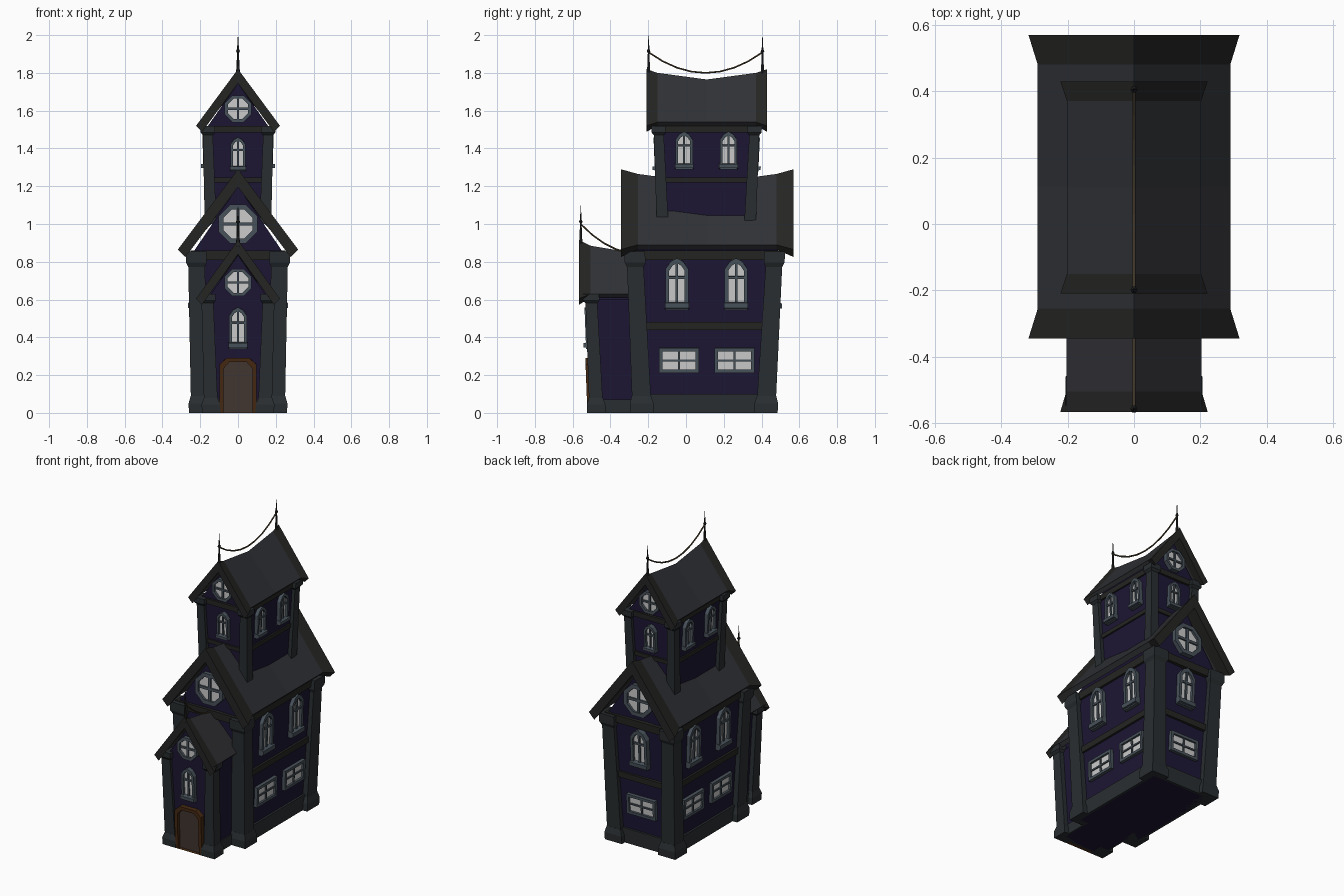
import bpy, bmesh, math
from mathutils import Vector, Matrix

if "Cube" in bpy.data.objects:
    bpy.data.objects.remove(bpy.data.objects["Cube"])


def mat(name, r, g, b):
    m = bpy.data.materials.new(name)
    m.diffuse_color = (r, g, b, 1)
    m.use_nodes = True
    m.node_tree.nodes["Principled BSDF"].inputs["Base Color"].default_value = m.diffuse_color
    return m


WALL = mat("indigo_wall", .012, .008, .035)
ROOF = mat("roof_slate", .030, .031, .036)
TRIM = mat("dark_trim", .018, .018, .017)
STONE = mat("stone", .022, .027, .030)
FRAME = mat("window_frame", .065, .085, .105)
PANE = mat("window_pane", .62, .60, .62)
WOOD = mat("door_frame", .060, .022, .006)
DOOR = mat("door", .055, .036, .030)
ROPE = mat("rope", .085, .060, .030)


def mesh(name, verts, faces, material, matrix=None):
    bm = bmesh.new()
    vs = [bm.verts.new(v) for v in verts]
    for f in faces:
        bm.faces.new([vs[i] for i in f])
    bmesh.ops.recalc_face_normals(bm, faces=bm.faces)
    if matrix:
        bm.transform(matrix)
    me = bpy.data.meshes.new(name)
    bm.to_mesh(me)
    bm.free()
    me.materials.append(material)
    ob = bpy.data.objects.new(name, me)
    bpy.context.collection.objects.link(ob)
    return ob


def loft(name, rings, material, matrix=None):
    """Joins equal-length closed rings and caps both ends."""
    n = len(rings[0])
    verts = [p for r in rings for p in r]
    faces = [(k * n + i, k * n + (i + 1) % n, (k + 1) * n + (i + 1) % n, (k + 1) * n + i)
             for k in range(len(rings) - 1) for i in range(n)]
    faces += [range(n), range(len(verts) - n, len(verts))]
    return mesh(name, verts, faces, material, matrix)


def rect(x0, x1, y0, y1, z):
    return [(x0, y0, z), (x1, y0, z), (x1, y1, z), (x0, y1, z)]


class Block:
    """Flared storey: (z, half width, front y, back y) at bottom and top."""

    def __init__(self, name, lo, hi, apex):
        self.name, self.lo, self.hi = name, lo, hi
        z, hx, y0, y1 = hi
        v = rect(-lo[1], lo[1], lo[2], lo[3], lo[0]) + rect(-hx, hx, y0, y1, z)
        v += [(0, y0, apex), (0, y1, apex)]
        f = [(0, 1, 2, 3), (0, 1, 5, 8, 4), (2, 3, 7, 9, 6), (1, 2, 6, 5), (3, 0, 4, 7),
             (5, 6, 9, 8), (7, 4, 8, 9)]
        mesh(name + "_walls", v, f, WALL)

    def at(self, z):
        t = (z - self.lo[0]) / (self.hi[0] - self.lo[0])
        t = min(t, 1)
        return [a + (b - a) * t for a, b in zip(self.lo[1:], self.hi[1:])]

    def band(self, part, z0, z1, out, material=TRIM):
        rings = []
        for z in (z0, z1):
            hx, y0, y1 = self.at(z)
            rings.append(rect(-hx - out, hx + out, y0 - out, y1 + out, z))
        loft(self.name + "_" + part, rings, material)

    def place(self, side, u, z):
        """Matrix whose local x, y, z are along the wall, up the wall and outwards."""
        def point(zz):
            hx, y0, y1 = self.at(zz)
            return Vector({"front": (u, y0, zz), "back": (u, y1, zz),
                           "right": (hx, u, zz), "left": (-hx, u, zz)}[side])
        p = point(z)
        up = (point(z + .05) - p).normalized()
        along = Vector({"front": (1, 0, 0), "back": (-1, 0, 0),
                        "right": (0, 1, 0), "left": (0, -1, 0)}[side])
        m = Matrix((along, up, along.cross(up))).transposed().to_4x4()
        m.translation = p
        return m


def box(name, x0, x1, y0, y1, z0, z1, material, matrix):
    loft(name, [rect(x0, x1, y0, y1, z0), rect(x0, x1, y0, y1, z1)], material, matrix)


def framed(name, outer, inner, depth, m, frame=FRAME, pane=PANE):
    n = len(outer)
    rings = [[(x, y, z) for x, y in o] for o, z in
             ((outer, -.02), (outer, depth), (inner, depth), (inner, .006))]
    faces = [(k * n + i, k * n + (i + 1) % n, (k + 1) * n + (i + 1) % n, (k + 1) * n + i)
             for k in range(3) for i in range(n)]
    mesh(name + "_frame", sum(rings, []), faces, frame, m)
    mesh(name + "_pane", [(x, y, .008) for x, y in inner], [range(n)], pane, m)


def arched_window(block, side, u, z, w, h):
    m, name = block.place(side, u, z), f"{block.name}_{side}_window"

    def shape(w, b, t):
        s = t - w * .95
        return [(-w, b), (w, b), (w, s), (w * .55, t - w * .3), (0, t), (-w * .55, t - w * .3), (-w, s)]
    framed(name, shape(w * .94, 0, h), shape(w * .64, h * .12, h - w * .42), .024, m)
    box(name + "_mullion", -w * .1, w * .1, h * .1, h - w * .4, 0, .018, FRAME, m)
    box(name + "_transom", -w * .65, w * .65, h * .60, h * .65, 0, .018, FRAME, m)
    loft(name + "_sill", [rect(-w, w, 0, h * .17, -.01), rect(-w, w, h * .04, h * .14, .036)], FRAME, m)


def wide_window(block, side, u, z, w, h):
    m, name = block.place(side, u, z), f"{block.name}_{side}_low_window"
    framed(name, [(-w, 0), (w, 0), (w, h), (-w, h)],
           [(-w + .018, .018), (w - .018, .018), (w - .018, h - .018), (-w + .018, h - .018)], .022, m)
    box(name + "_mullion", -.005, .005, .01, h - .01, 0, .016, FRAME, m)
    box(name + "_transom", -w + .01, w - .01, h / 2 - .005, h / 2 + .005, 0, .016, FRAME, m)


def round_window(block, side, z, r):
    m, name = block.place(side, 0, z), f"{block.name}_{side}_round_window"

    def ring(r):
        return [(r * math.cos((i + .5) * math.pi / 4), r * math.sin((i + .5) * math.pi / 4)) for i in range(8)]
    framed(name, ring(r * 1.06), ring(r * .8), .024, m)
    box(name + "_mullion", -r * .08, r * .08, -r * .75, r * .75, 0, .018, FRAME, m)
    box(name + "_transom", -r * .75, r * .75, -r * .08, r * .08, 0, .018, FRAME, m)


def pillar(name, bottom, top, w0, w1, foot=0.0, cap=0.0):
    """Leaning square pillar with an optional foot block and stepped capital."""
    b, t = Vector(bottom), Vector(top)

    def ring(k, w):
        p = b.lerp(t, k)
        return rect(p.x - w / 2, p.x + w / 2, p.y - w / 2, p.y + w / 2, p.z)
    h = t.z - b.z
    loft(name, [ring(0, w0), ring(1, w1)], STONE)
    if foot:
        loft(name + "_foot", [ring(0, w0 + .024), ring(foot * .55 / h, w0 + .024), ring(foot / h, w0)], STONE)
    if cap:
        loft(name + "_capital", [ring(1 - cap / h, w1), ring(1 - cap * .7 / h, w1 + .024), ring(1, w1 + .024)], STONE)


def roof(name, stations, material):
    """Gable section per station: (y, half width, ridge z, eave z, thickness)."""
    loft(name, [[(-w, y, e), (0, y, r), (w, y, e), (w - d, y, e - d), (0, y, r - 2.35 * d), (d - w, y, e - d)]
                for y, w, r, e, d in stations], material)


def full_roof(name, end, inner, mid_ridge, yc):
    mid = (yc, inner[1], mid_ridge) + inner[3:]
    flip = [(2 * yc - s[0],) + s[1:] for s in (inner, end)]
    roof(name, [inner, mid, flip[0]], ROOF)
    roof(name + "_front_bargeboard", [end, inner], TRIM)
    roof(name + "_back_bargeboard", flip, TRIM)


def finial(y, z):
    prof = [(.012, -.03), (.008, .02), (.005, .09), (.011, .10), (.005, .112), (.0008, .185)]
    loft("finial", [[(r * math.cos(i * math.pi / 3), y + r * math.sin(i * math.pi / 3), z + h)
                     for i in range(6)] for r, h in prof], TRIM)


def rope(name, y0, y1, ymid, low, k, n):
    rings = []
    for i in range(n + 1):
        y = y0 + (y1 - y0) * i / n
        z = low + k * (y - ymid) ** 2
        a = math.atan(2 * k * (y - ymid))
        rings.append([(.005 * math.cos(q), y - .005 * math.sin(q) * math.sin(a),
                       z + .005 * math.sin(q) * math.cos(a)) for q in [j * math.pi / 3 for j in range(6)]])
    loft(name, rings, ROPE)


# Storeys
main = Block("main", (0, .212, -.255, .440), (.85, .238, -.285, .488), 1.20)
tower = Block("tower", (1.0, .150, -.130, .345), (1.51, .166, -.150, .370), 1.745)
wing = Block("wing", (0, .150, -.492, -.25), (.60, .163, -.515, -.25), .835)

# Plinths and beams
main.band("plinth", 0, .10, .014, STONE)
main.band("mid_beam", .44, .48, .014)
main.band("top_beam", .81, .86, .014)
tower.band("mid_beam", 1.22, 1.247, .010)
tower.band("top_beam", 1.485, 1.52, .010)
wing.band("plinth", 0, .07, .008, STONE)

# Corner pillars
for s in (-1, 1):
    for y0, y1 in ((-.232, -.272), (.422, .470)):
        pillar("main_pillar", (s * .197, y0, 0), (s * .222, y1, .855), .102, .086, .09, .085)
    for y0, y1 in ((-.124, -.146), (.339, .364)):
        pillar("tower_pillar", (s * .145, y0, 1.0), (s * .161, y1, 1.52), .062, .052, 0, .05)
    pillar("wing_pillar", (s * .142, -.474, 0), (s * .163, -.503, .63), .074, .062, .08, .05)

# Roofs with flared bargeboards
full_roof("main_roof", (-.345, .318, 1.29, .865, .040), (-.255, .290, 1.265, .89, .025), 1.215, .1125)
full_roof("tower_roof", (-.21, .222, 1.82, 1.52, .032), (-.15, .202, 1.80, 1.54, .020), 1.765, .11)
inner = (-.505, .204, .885, .63, .020)
roof("wing_roof", [inner, (-.25, .204, .842, .63, .020)], ROOF)
roof("wing_roof_bargeboard", [(-.566, .222, .915, .605, .032), inner], TRIM)

# Windows
for side in ("left", "right"):
    for y in (-.048, .265):
        arched_window(main, side, y, .545, .064, .275)
    for y in (-.037, .257):
        wide_window(main, side, y, .212, .106, .133)
    for y in (-.010, .225):
        arched_window(tower, side, y, 1.29, .049, .20)
for side in ("front", "back"):
    round_window(main, side, 1.0, .105)
    round_window(tower, side, 1.61, .073)
    arched_window(tower, side, 0, 1.28, .043, .18)
arched_window(main, "back", 0, .545, .064, .26)
wide_window(main, "back", 0, .212, .106, .133)
round_window(wing, "front", .69, .074)
arched_window(wing, "front", 0, .34, .050, .22)


# Door
def arch(w, h):
    return [(-w, .001), (w, .001), (w, h - .035), (w * .6, h), (-w * .6, h), (-w, h - .035)]


framed("door", arch(.098, .292), arch(.077, .270), .030, wing.place("front", 0, 0), WOOD, DOOR)

# Finials and hanging ropes
for y in (-.198, .405):
    finial(y, 1.815)
finial(-.557, .912)
rope("tower_rope", -.198, .405, .1035, 1.80, 1.2, 8)
rope("wing_rope", -.557, -.25, -.26, .845, 1.75, 5)
